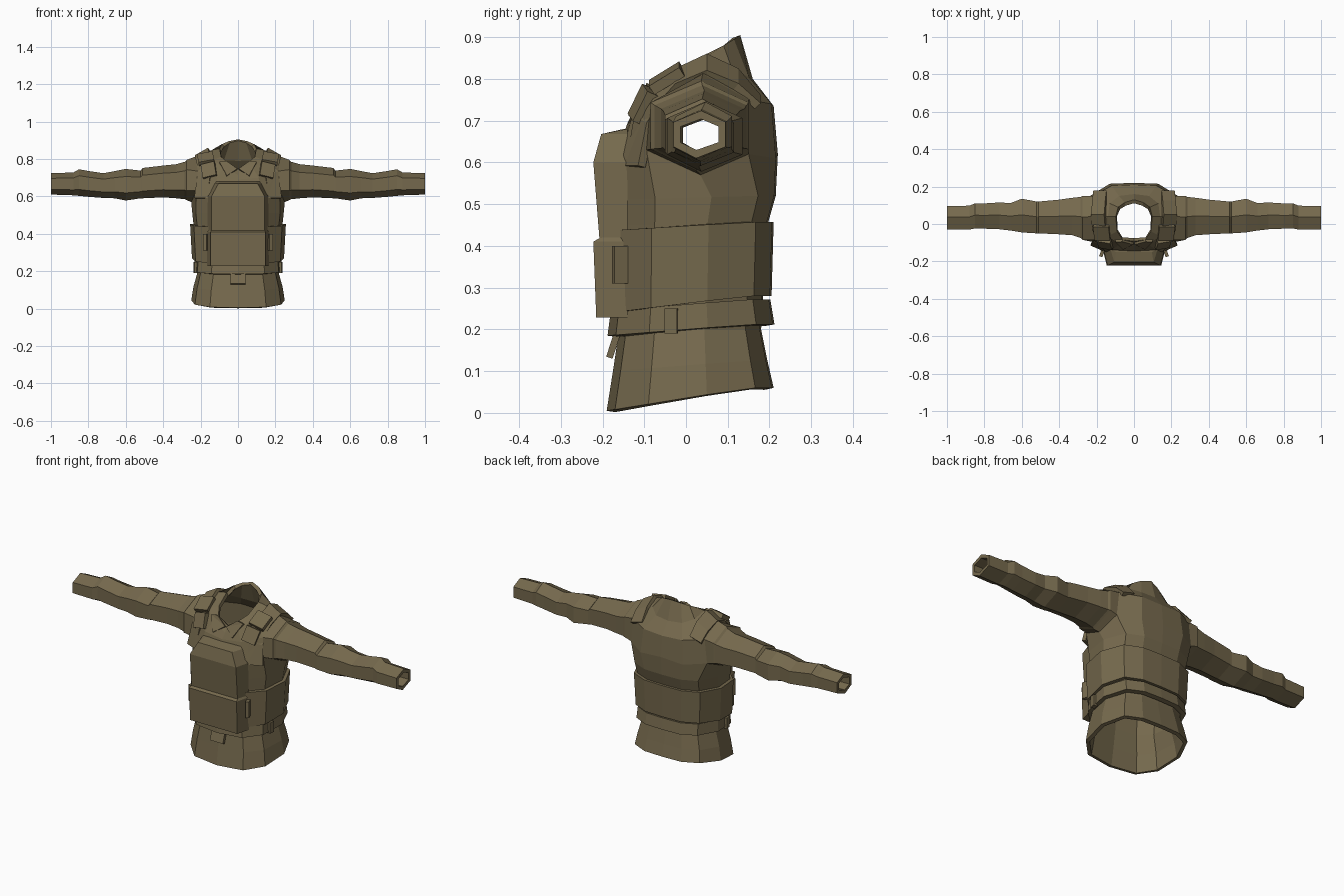
import bpy, bmesh, math
from mathutils import Vector, Euler

if "Cube" in bpy.data.objects:
    bpy.data.objects.remove(bpy.data.objects["Cube"])

cloth = bpy.data.materials.new("olive_cloth")
cloth.diffuse_color = (0.178, 0.141, 0.074, 1)
cloth.use_nodes = True
cloth.node_tree.nodes["Principled BSDF"].inputs["Base Color"].default_value = cloth.diffuse_color


def make(name, verts, faces, mirror=False, thick=0, offset=-1, fix=False):
    """Object from verts and faces, optionally mirrored in x and thickened."""
    me = bpy.data.meshes.new(name)
    me.from_pydata([tuple(v) for v in verts], [], faces)
    me.materials.append(cloth)
    if fix:
        bm = bmesh.new()
        bm.from_mesh(me)
        bmesh.ops.recalc_face_normals(bm, faces=bm.faces)
        bm.to_mesh(me)
        bm.free()
    ob = bpy.data.objects.new(name, me)
    bpy.context.collection.objects.link(ob)
    if mirror:
        m = ob.modifiers.new("mirror", 'MIRROR')
        m.merge_threshold = 0.001
    if thick:
        s = ob.modifiers.new("thickness", 'SOLIDIFY')
        s.thickness, s.offset = thick, offset
    return ob


def strips(a, b, closed=False):
    """Quads between two index rows."""
    n = len(a)
    return [(a[i], a[(i + 1) % n], b[(i + 1) % n], b[i])
            for i in range(n if closed else n - 1)]


# Half body outline, front centre to back centre
SECTION = [(0, -1), (.6, -.9), (.92, -.5), (1, .2), (.8, .78), (.45, .98), (0, 1)]


def half_ring(zf, zb, hw, yf, yb):
    c, d = (yf + yb) / 2, (yb - yf) / 2
    return [(hw * x, c + d * y, zf + (zb - zf) * min(1, (y + 1) / 1.7)) for x, y in SECTION]


# --- Jacket: body, shoulders, collar and open sleeves as one shell ---
rings = [half_ring(*p) for p in [
    (.005, .06, .25, -.19, .21), (.10, .125, .238, -.175, .195),
    (.20, .20, .215, -.16, .18), (.45, .45, .238, -.165, .195),
    (.51, .52, .245, -.17, .215)]]
rings += [
    # chest, through the lower armhole
    [(0, -.172, .6), (.14, -.16, .6), (.222, -.095, .63), (.25, .035, .57),
     (.235, .15, .62), (.13, .215, .61), (0, .22, .62)],
    # upper chest, through the upper armhole
    [(0, -.142, .69), (.11, -.132, .70), (.215, -.085, .735), (.23, .04, .812),
     (.22, .15, .75), (.12, .205, .74), (0, .21, .735)],
    # collar base
    [(0, -.115, .715), (.075, -.108, .76), (.14, -.065, .795), (.14, .04, .848),
     (.13, .11, .825), (.08, .15, .805), (0, .16, .80)],
    # collar rim
    [(0, -.092, .748), (.06, -.085, .785), (.09, -.04, .812), (.098, .04, .855),
     (.085, .09, .88), (.05, .115, .895), (0, .13, .905)]]
verts = [v for r in rings for v in r]
idx = [[r * 7 + i for i in range(7)] for r in range(len(rings))]
faces = []
for r in range(len(rings) - 1):
    quads = strips(idx[r], idx[r + 1])
    faces += quads if r != 5 else quads[:2] + quads[4:]      # leave the armhole open
A, B = idx[5], idx[6]
prev = [A[2], A[3], A[4], B[4], B[3], B[2]]
# sleeve steps: x, front, back, bottom, top
for x, y0, y1, z0, z1 in [
        (.275, -.085, .15, .58, .795), (.285, -.075, .145, .585, .785),
        (.33, -.06, .14, .59, .772), (.40, -.055, .13, .595, .765),
        (.51, -.05, .12, .59, .752), (.52, -.05, .12, .59, .738),
        (.60, -.045, .135, .578, .747), (.66, -.035, .112, .59, .735),
        (.72, -.028, .115, .592, .724), (.80, -.025, .11, .598, .736),
        (.85, -.024, .11, .603, .745), (.88, -.03, .098, .606, .728),
        (1.0, -.03, .095, .61, .724)]:
    ym, h = (y0 + y1) / 2, z1 - z0
    base = len(verts)
    verts += [(x, y0, z0 + .24 * h), (x, ym - .008, z0), (x, y1, z0 + .24 * h),
              (x, y1, z0 + .76 * h), (x, ym + .004, z1), (x, y0, z0 + .76 * h)]
    ring = list(range(base, base + 6))
    faces += strips(prev, ring, True)
    prev = ring
make("jacket", verts, faces, True, .02)


# --- Bands around the waist ---
def band(name, low, high, thick):
    make(name, half_ring(*low) + half_ring(*high),
         strips(list(range(7)), list(range(7, 14))), True, thick)


band("vest_wrap", (.24, .28, .246, -.18, .205), (.437, .457, .256, -.18, .21), .022)
band("belt", (.185, .212, .236, -.188, .212), (.245, .272, .232, -.18, .202), .025)


# --- Chest armour: rows of z, half width, front y, with sloped sides ---
def plate(name, rows, back):
    v, f = [], []
    for z, w, y in rows:
        v += [(-w - .02, back, z), (-w, y, z), (w, y, z), (w + .02, back, z)]
    ids = [list(range(4 * r, 4 * r + 4)) for r in range(len(rows))]
    for a, b in zip(ids, ids[1:]):
        f += strips(a, b, True)
    make(name, v, f + [tuple(ids[0][::-1]), tuple(ids[-1])], fix=True)


plate("chest_plate", [(.40, .142, -.206), (.60, .142, -.222),
                      (.668, .105, -.203), (.68, .095, -.15)], -.14)
plate("belly_plate", [(.228, .146, -.215), (.41, .146, -.222), (.42, .142, -.205)], -.14)


# --- Boxes: pouches and buckles ---
def box(name, centre, size, rot=(0, 0, 0), mirror=False):
    e = Euler([math.radians(a) for a in rot])
    v = []
    for z in (-.5, .5):
        for x, y in ((-.5, -.5), (.5, -.5), (.5, .5), (-.5, .5)):
            p = Vector((x * size[0], y * size[1], z * size[2]))
            p.rotate(e)
            v.append(p + Vector(centre))
    f = strips([0, 1, 2, 3], [4, 5, 6, 7], True) + [(3, 2, 1, 0), (4, 5, 6, 7)]
    make(name, v, f, mirror)


box("belt_tab", (0, -.172, .168), (.08, .016, .075), (-18, 0, 0))
box("shoulder_pad", (.172, -.046, .802), (.085, .025, .085), (-58, 10, 0), True)
box("strap_pouch", (.155, -.103, .738), (.075, .03, .08), (-24, 14, 10), True)
box("side_buckle", (.172, -.158, .355), (.018, .035, .09), (0, 0, 20), True)
box("belt_clip", (.224, -.035, .22), (.022, .03, .06), (0, 0, -8), True)


# --- Shoulder straps: x, y, z, inward rise ---
path = [(.195, -.136, .59, 0), (.18, -.116, .70, .008), (.175, -.08, .76, .012),
        (.185, -.02, .80, .018), (.19, .05, .832, .02), (.185, .12, .80, .018),
        (.18, .172, .745, .01)]
v = []
for x, y, z, rise in path:
    v += [(x - .035, y, z + rise), (x + .035, y + (.03 if y < -.07 else 0), z - rise)]
make("shoulder_strap", v, [(2 * i, 2 * i + 1, 2 * i + 3, 2 * i + 2)
                           for i in range(len(path) - 1)], True, .02, 0)

# --- Folded collar points ---
make("collar_flap", [(.004, -.104, .745), (.06, -.132, .708), (.10, -.09, .782),
                     (.062, -.088, .788)], [(0, 1, 2), (0, 2, 3)], True, .014, 0)
